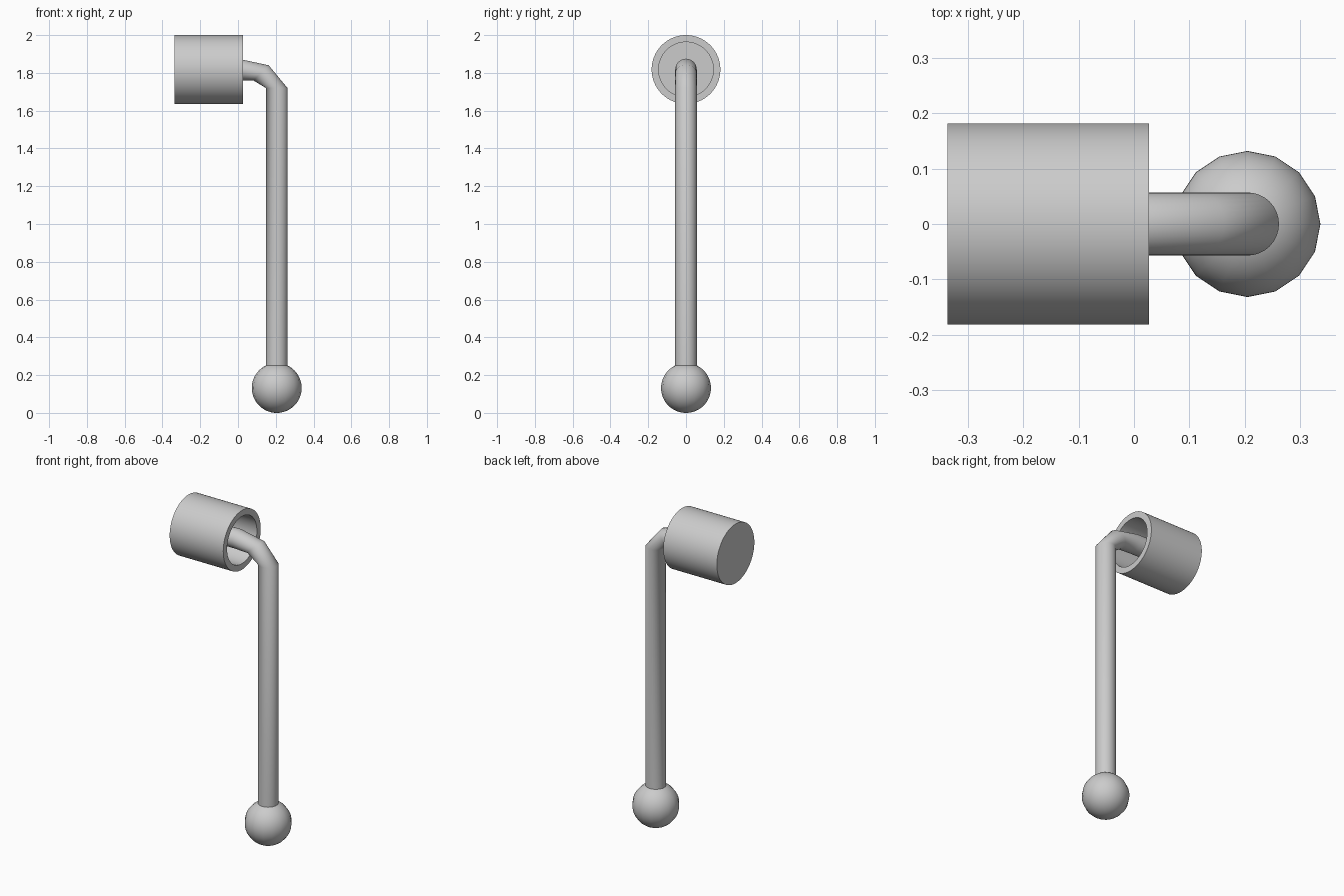
import bpy, bmesh
from math import sin, cos, pi, radians
from mathutils import Vector

if "Cube" in bpy.data.objects:
    bpy.data.objects.remove(bpy.data.objects["Cube"])


def make_object(name, bm, angle=40):
    bmesh.ops.recalc_face_normals(bm, faces=bm.faces)
    mesh = bpy.data.meshes.new(name)
    bm.to_mesh(mesh)
    bm.free()
    obj = bpy.data.objects.new(name, mesh)
    bpy.context.collection.objects.link(obj)
    bpy.context.view_layer.objects.active = obj
    bpy.ops.object.select_all(action='DESELECT')
    obj.select_set(True)
    bpy.ops.object.shade_smooth_by_angle(angle=radians(angle))
    return obj


def skin(name, rings, sides, angle=40):
    """Loft circles: each ring is (x, z, radius, tilt of its normal from +x)."""
    bm = bmesh.new()
    loops = []
    for x, z, r, tilt in rings:
        t = radians(tilt)
        up = Vector((-sin(t), 0, cos(t)))
        side = Vector((0, 1, 0))
        c = Vector((x, 0, z))
        loops.append([bm.verts.new(c + r * (cos(2 * pi * i / sides) * up
                                            + sin(2 * pi * i / sides) * side))
                      for i in range(sides)])
    for a, b in zip(loops, loops[1:]):
        for i in range(sides):
            j = (i + 1) % sides
            bm.faces.new((a[i], a[j], b[j], b[i]))
    bm.faces.new(loops[0])
    bm.faces.new(loops[-1])
    return make_object(name, bm, angle)


PX, CUP_Z = 0.205, 1.818

# Bent handle pipe: straight shaft, faceted two-step elbow, end inside the cup
skin("handle_pipe", [
    (PX, 0.20, 0.057, 90),
    (PX, 1.72, 0.057, 90),
    (0.122, 1.80, 0.057, 135),
    (0.0, CUP_Z, 0.057, 180),
    (-0.31, CUP_Z, 0.057, 180),
], 32, 60)

# Hollow cup, closed on the left, open toward the pipe
skin("cup", [
    (-0.337, CUP_Z, 0.182, 0),
    (0.027, CUP_Z, 0.182, 0),
    (0.027, CUP_Z, 0.145, 0),
    (-0.30, CUP_Z, 0.145, 0),
], 64)

# Ball at the foot of the pipe
ball = bmesh.new()
bmesh.ops.create_uvsphere(ball, u_segments=16, v_segments=32, radius=0.132)
bmesh.ops.translate(ball, verts=ball.verts, vec=(PX, 0, 0.132))
make_object("ball_end", ball)
